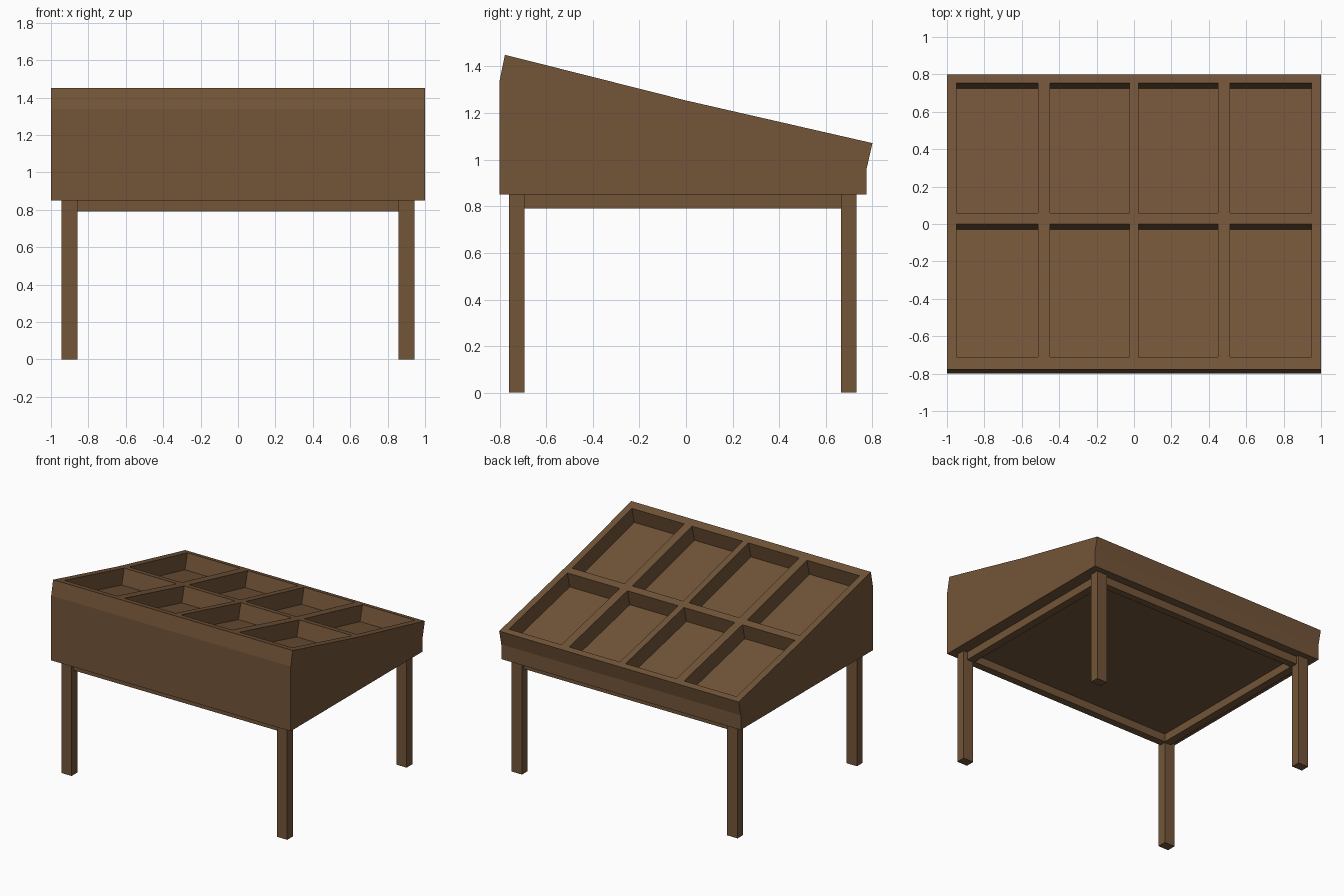
import bpy, bmesh
from mathutils import Vector

if "Cube" in bpy.data.objects:
    bpy.data.objects.remove(bpy.data.objects["Cube"])

wood = bpy.data.materials.new("brown_wood")
wood.diffuse_color = (0.17, 0.09, 0.04, 1)
wood.use_nodes = True
wood.node_tree.nodes["Principled BSDF"].inputs["Base Color"].default_value = wood.diffuse_color


def finish(bm, name):
    bmesh.ops.remove_doubles(bm, verts=bm.verts, dist=1e-4)
    bmesh.ops.recalc_face_normals(bm, faces=bm.faces)
    mesh = bpy.data.meshes.new(name)
    bm.to_mesh(mesh)
    bm.free()
    mesh.materials.append(wood)
    obj = bpy.data.objects.new(name, mesh)
    bpy.context.collection.objects.link(obj)
    return obj


def add_face(bm, points):
    bm.faces.new([bm.verts.new(p) for p in points])


def box(name, x0, x1, y0, y1, z0, z1):
    bm = bmesh.new()
    bmesh.ops.create_cube(bm, size=1)
    for v in bm.verts:
        v.co = ((x0 + x1) / 2 + v.co.x * (x1 - x0),
                (y0 + y1) / 2 + v.co.y * (y1 - y0),
                (z0 + z1) / 2 + v.co.z * (z1 - z0))
    return finish(bm, name)


def top_z(y):
    # sloping top with a slight bend at the middle
    if y < 0:
        return 1.254 - y * (1.45 - 1.254) / 0.777
    return 1.254 - y * (1.254 - 1.071) / 0.8


# Display case: sloping top divided into 4 x 2 sunken trays
half = [0.024, 0.448, 0.512, 0.95, 1.0]
xs = [-x for x in reversed(half)] + half
ys = [-0.777, -0.711, 0.0, 0.059, 0.754, 0.8]
sink = Vector((0, -0.029, -0.117))
bm = bmesh.new()
for i in range(len(xs) - 1):
    for j in range(len(ys) - 1):
        y0, y1 = ys[j], ys[j + 1]
        rim = [Vector(p) for p in ((xs[i], y0, top_z(y0)), (xs[i + 1], y0, top_z(y0)),
                                   (xs[i + 1], y1, top_z(y1)), (xs[i], y1, top_z(y1)))]
        if i % 2 and j % 2:
            low = [p + sink for p in rim]
            add_face(bm, low)
            for k in range(4):
                n = (k + 1) % 4
                add_face(bm, [rim[k], rim[n], low[n], low[k]])
        else:
            add_face(bm, rim)

# Case ends, front, back and underside
lower = [(0.775, 0.961), (0.775, 0.85), (-0.8, 0.85), (-0.8, 1.338)]
profile = [(y, top_z(y)) for y in ys] + lower
for x in (-1, 1):
    add_face(bm, [(x, y, z) for y, z in profile])
skirt = [(ys[-1], top_z(ys[-1]))] + lower + [(ys[0], top_z(ys[0]))]
for (ya, za), (yb, zb) in zip(skirt, skirt[1:]):
    # split along x where the strip meets the top grid
    for xa, xb in zip(xs, xs[1:]):
        add_face(bm, [(xa, ya, za), (xb, ya, za), (xb, yb, zb), (xa, yb, zb)])
finish(bm, "display_case")

# Legs
YC = -0.014
for sx, side in ((-1, "left"), (1, "right")):
    for sy, end in ((-1, "front"), (1, "back")):
        xa, xb = sorted((sx * 0.857, sx * 0.943))
        ya, yb = sorted((sy * 0.679, sy * 0.746))
        box(f"{end}_{side}_leg", xa, xb, YC + ya, YC + yb, 0, 0.852)

# Apron rails between the legs
for s, end, side in ((-1, "front", "left"), (1, "back", "right")):
    ya, yb = sorted((s * 0.67, s * 0.725))
    box(f"{end}_rail", -0.91, 0.91, YC + ya, YC + yb, 0.79, 0.852)
    xa, xb = sorted((s * 0.85, s * 0.91))
    box(f"{side}_rail", xa, xb, YC - 0.67, YC + 0.67, 0.79, 0.852)
